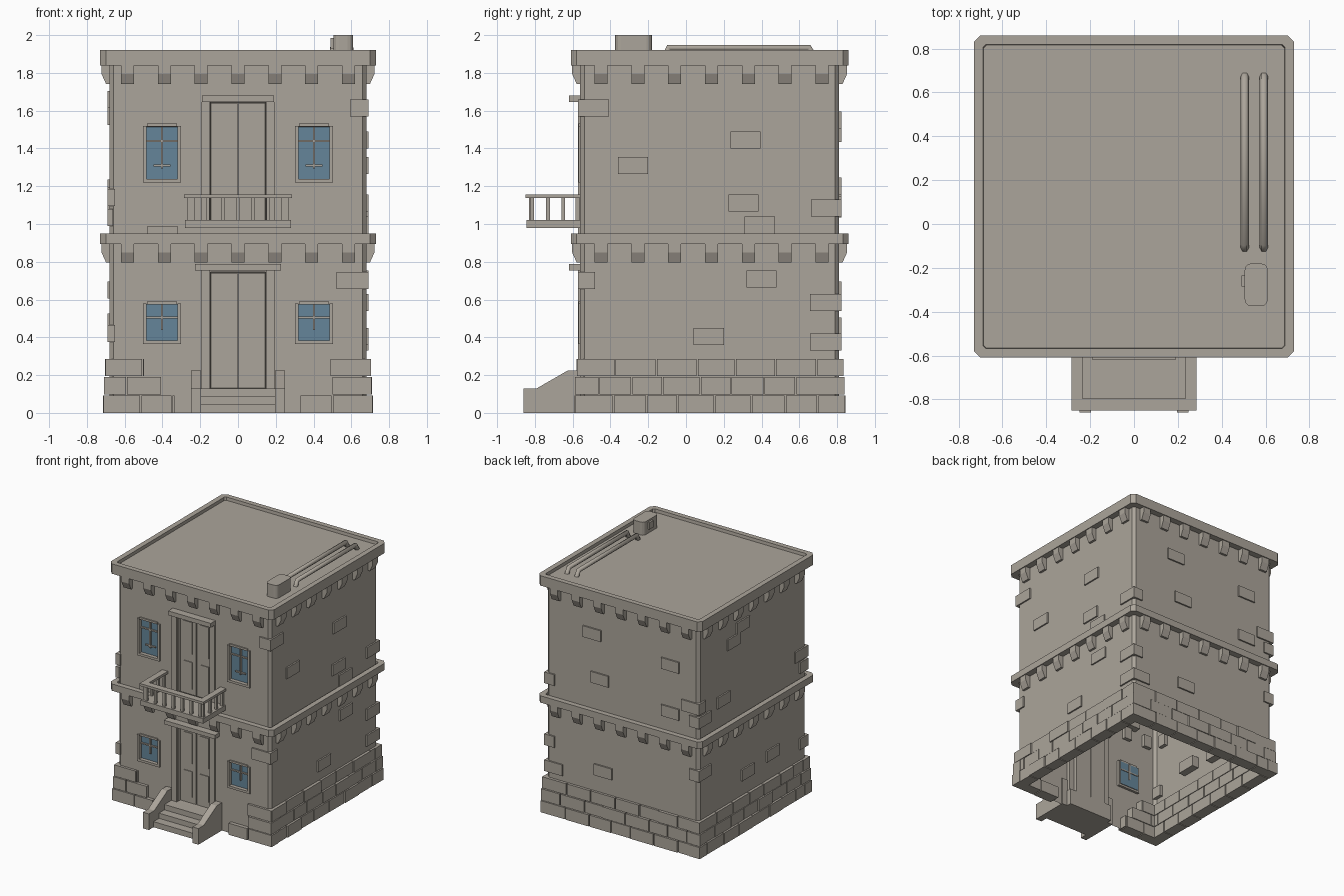
import bpy, bmesh, math, random
from mathutils import Vector

if "Cube" in bpy.data.objects:
    bpy.data.objects.remove(bpy.data.objects["Cube"])

random.seed(4)
X, YF, YB = 0.68, -0.56, 0.81      # wall planes
ROOF = 1.895


def material(name, rgb):
    m = bpy.data.materials.new(name)
    m.diffuse_color = (*rgb, 1)
    m.use_nodes = True
    m.node_tree.nodes["Principled BSDF"].inputs["Base Color"].default_value = m.diffuse_color
    return m


STONE = material("grey stone", (0.41, 0.375, 0.325))
GLASS = material("blue glass", (0.13, 0.235, 0.32))


def finish(bm, name, mats=(STONE,), recalc=True):
    if recalc:
        bmesh.ops.recalc_face_normals(bm, faces=bm.faces[:])
    me = bpy.data.meshes.new(name)
    bm.to_mesh(me)
    bm.free()
    ob = bpy.data.objects.new(name, me)
    bpy.context.collection.objects.link(ob)
    for m in mats:
        me.materials.append(m)
    return ob


def prism(bm, a, b):
    """Solid between two matching point loops."""
    va, vb = [bm.verts.new(p) for p in a], [bm.verts.new(p) for p in b]
    n = len(a)
    for i in range(n):
        j = (i + 1) % n
        bm.faces.new((va[i], va[j], vb[j], vb[i]))
    bm.faces.new(va[::-1])
    bm.faces.new(vb)


def box(bm, x0, x1, y0, y1, z0, z1):
    prism(bm, [(x0, y0, z0), (x1, y0, z0), (x1, y1, z0), (x0, y1, z0)],
          [(x0, y0, z1), (x1, y0, z1), (x1, y1, z1), (x0, y1, z1)])


def at(side, u, out, z):
    """Point on a wall: u along it, out away from it."""
    return {"front": (u, YF - out, z), "back": (u, YB + out, z),
            "right": (X + out, u, z), "left": (-X - out, u, z)}[side]


def side_prism(bm, side, u0, u1, profile):
    prism(bm, [at(side, u0, o, z) for o, z in profile], [at(side, u1, o, z) for o, z in profile])


def brick(bm, side, u0, u1, z0, z1, out, depth=0.06):
    side_prism(bm, side, u0, u1, [(-depth, z0), (out, z0), (out, z1), (-depth, z1)])


def outline(out, c):
    """Chamfered rectangle around the walls, counterclockwise."""
    x, a, b = X + out, YF - out, YB + out
    return [(-x + c, a), (x - c, a), (x, a + c), (x, b - c),
            (x - c, b), (-x + c, b), (-x, b - c), (-x, a + c)]


# Wall shell, open underneath, with recessed windows and doors on the front
bm = bmesh.new()
pts = outline(0, 0.022)
for i in range(1, 8):
    (px, py), (qx, qy) = pts[i], pts[(i + 1) % 8]
    bm.faces.new([bm.verts.new(v) for v in
                  ((px, py, 0), (qx, qy, 0), (qx, qy, ROOF), (px, py, ROOF))])
xs = [-X + .022, -.49, -.315, -.145, .145, .315, .49, X - .022]
zs = [0, .13, .38, .575, .745, 1.0, 1.235, 1.515, 1.645, ROOF]
grid = [[bm.verts.new((x, YF, z)) for x in xs] for z in zs]
cells = {(i, j): bm.faces.new((grid[j][i], grid[j][i + 1], grid[j + 1][i + 1], grid[j + 1][i]))
         for i in range(7) for j in range(9)}
windows = [[cells[i, j]] for i in (1, 5) for j in (2, 6)]
doors = [[cells[3, j] for j in (1, 2, 3)], [cells[3, j] for j in (5, 6, 7)]]
bm.normal_update()
for group, depth in [(w, -.025) for w in windows] + [(d, -.045) for d in doors]:
    bmesh.ops.inset_region(bm, faces=group, thickness=.001, depth=depth, use_even_offset=True)
for w in windows:
    w[0].material_index = 1
finish(bm, "walls", (STONE, GLASS), recalc=False)

# Roof deck
bm = bmesh.new()
bm.faces.new([bm.verts.new((x, y, ROOF)) for x, y in outline(.02, .02)])
finish(bm, "roof_deck", recalc=False)


# Cornice bands with chamfered corners
def band(name, z0, z1):
    bm = bmesh.new()
    loops = [[bm.verts.new((x, y, z)) for x, y in outline(o, c)]
             for o, c, z in ((.05, .03, z0), (.05, .03, z1), (.008, .012, z1), (.0, .012, z0))]
    for k in range(4):
        a, b = loops[k], loops[(k + 1) % 4]
        for i in range(8):
            j = (i + 1) % 8
            bm.faces.new((a[i], a[j], b[j], b[i]))
    finish(bm, name)


band("roof_parapet", 1.84, 1.92)
band("floor_cornice", .895, .95)

# Corbels under both cornices
bm = bmesh.new()
for top in (1.84, .895):
    prof = [(-.03, top), (.043, top), (.043, top - .045), (.018, top - .1), (-.03, top - .1)]
    for i in range(7):
        for side in ("front", "back"):
            u = -.585 + .195 * i
            side_prism(bm, side, u - .034, u + .034, prof)
        for side in ("left", "right"):
            u = -.45 + .195 * i
            side_prism(bm, side, u - .034, u + .034, prof)
finish(bm, "corbels")

# Foundation courses of uneven blocks; the front keeps only the corners
bm = bmesh.new()
courses = [(0, .093, .032), (.098, .19, .027), (.195, .285, .022)]
stops = [(-.33, .33), (-.40, .50), (-.49, .49)]
for k, (z0, z1, out) in enumerate(courses):
    for side in ("front", "back", "left", "right"):
        lo, hi = (-X - out, X + out) if side in ("front", "back") else (YF - out + .01, YB + out)
        u = lo
        step = .12 if k % 2 else .2
        while u < hi - .01:
            e = min(u + step, hi)
            if hi - e < .07:
                e = hi
            if side == "front":
                if u < stops[k][0] < e:
                    e = stops[k][0]
                if u < stops[k][1] < e:
                    e = stops[k][1]
            mid = (u + e) / 2
            if side != "front" or not stops[k][0] < mid < stops[k][1]:
                brick(bm, side, u, e - (.007 if e < hi else 0), z0, z1, out + random.uniform(-.006, .003))
            u = e
            step = random.uniform(.16, .22)
finish(bm, "foundation_blocks")

# Scattered wall bricks: (centre along wall, centre height)
bm = bmesh.new()
scatter = {
    "right": [(-.28, 1.31), (.315, 1.445), (.305, 1.11), (.39, .995), (.4, .71), (.12, .405)],
    "left": [(.25, 1.66), (.37, 1.57), (.5, 1.15), (.19, .45), (-.13, .48)],
    "back": [(.27, 1.55), (-.43, 1.48), (-.43, 1.1), (.17, .46), (.2, 1.2)],
    "front": [(-.4, .945)]}
for side, spots in scatter.items():
    for u, z in spots:
        brick(bm, side, u - .08, u + .08, z - .045, z + .045, .012)
finish(bm, "wall_bricks")

# Corner quoins wrapping two walls: (x sign, front or back, height, x length, y length)
bm = bmesh.new()
for sx, end, z, lx, ly in [(1, 0, 1.615, .1, .165), (1, 0, .7, .17, .09), (1, 1, 1.085, .09, .16),
                           (1, 1, .585, .09, .165), (1, 1, .375, .16, .165), (-1, 0, 1.14, .04, .16),
                           (-1, 0, 1.035, .03, .1), (-1, 0, .42, .04, .1), (-1, 1, 1.19, .16, .09),
                           (-1, 1, 1.08, .09, .16), (-1, 1, .65, .09, .16)]:
    xo, xi = sx * (X + .012), sx * (X + .012 - lx)
    yo = YB + .012 if end else YF - .012
    yi = yo - ly if end else yo + ly
    box(bm, min(xo, xi), max(xo, xi), min(yo, yi), max(yo, yi), z - .045, z + .045)
finish(bm, "corner_quoins")

# Window frames and glazing bars
bm = bmesh.new()
for cx in (-.4025, .4025):
    for z0, z1, bars in ((.38, .575, (.505,)), (1.235, 1.515, (1.44, 1.31))):
        for s in (-1, 1):
            a, b = sorted((cx + s * .0825, cx + s * .1))
            box(bm, a, b, YF - .01, YF + .02, z0 - .01, z1 + .005)
        box(bm, cx - .1, cx + .1, YF - .01, YF + .02, z0 - .015, z0 + .004)
        side_prism(bm, "front", cx - .08, cx + .08, [(-.02, z1), (.01, z1), (.01, z1 + .016), (-.02, z1 + .016)])
        box(bm, cx - .006, cx + .006, YF + .01, YF + .03, z0 + .06, z1)
        for z in bars:
            w = .085 if z != 1.31 else .045
            box(bm, cx - w, cx + w, YF + .012, YF + .03, z - .005, z + .005)
finish(bm, "window_frames")

# Door surrounds with lintels
bm = bmesh.new()
for z0, z1, w, h in ((.13, .755, .228, .032), (1.0, 1.645, .19, .035)):
    for s in (-1, 1):
        a, b = sorted((s * .147, s * .192))
        box(bm, a, b, YF - .012, YF + .03, z0, z1)
    box(bm, -w, w, YF - .06, YF + .02, z1, z1 + h)
finish(bm, "door_surrounds")

# Double doors with raised panels and handles
bm = bmesh.new()
for z0, z1 in ((.13, .745), (1.0, 1.645)):
    h = z1 - z0
    for s in (-1, 1):
        a, b = sorted((s * .003, s * .142))
        box(bm, a, b, YF + .03, YF + .05, z0, z1 - .004)
        a, b = sorted((s * .035, s * .11))
        for f0, f1 in ((.08, .42), (.52, .92)):
            box(bm, a, b, YF + .024, YF + .035, z0 + h * f0, z0 + h * f1)
finish(bm, "double_doors")

# Entrance steps
bm = bmesh.new()
for i, (y, z) in enumerate(((-.80, .045), (-.73, .087), (-.66, .13))):
    box(bm, -.2, .2, y, YF + .05, 0 if i == 0 else z - .044, z)
finish(bm, "entrance_steps")

# Sloped stair cheeks
bm = bmesh.new()
prof = [(-.86, 0), (-.86, .13), (-.79, .13), (-.625, .225), (-.55, .225), (-.55, 0)]
for x0, x1 in ((-.248, -.195), (.195, .248)):
    prism(bm, [(x0, y, z) for y, z in prof], [(x1, y, z) for y, z in prof])
finish(bm, "stair_cheeks")

# Balcony slab, handrail and balusters
bm = bmesh.new()
box(bm, -.28, .28, -.845, YF + .01, .98, 1.02)
finish(bm, "balcony_slab")
bm = bmesh.new()
box(bm, -.285, .285, -.85, -.797, 1.137, 1.157)
for x0, x1 in ((-.285, -.235), (.235, .285)):
    box(bm, x0, x1, -.797, YF + .01, 1.137, 1.157)
finish(bm, "balcony_handrail")
bm = bmesh.new()
posts = [(x * .08, -.822) for x in range(-3, 4)]
posts += [(s * .26, y) for s in (-1, 1) for y in (-.815, -.73, -.65, -.575)]
for x, y in posts:
    box(bm, x - .01, x + .01, y - .01, y + .01, 1.02, 1.137)
finish(bm, "balcony_balusters")

# Roof vent with rounded corners and a side knob
bm = bmesh.new()
loop = []
for cx, cy, a0 in ((.58, -.345, -90), (.58, -.21, 0), (.535, -.21, 90), (.535, -.345, 180)):
    for k in range(4):
        a = math.radians(a0 + k * 30)
        loop.append((cx + .03 * math.cos(a), cy + .03 * math.sin(a)))
prism(bm, [(x, y, ROOF) for x, y in loop], [(x, y, 2.0) for x, y in loop])
box(bm, .49, .51, -.285, -.235, 1.93, 1.985)
finish(bm, "roof_vent")

# Two roof pipes bending down at both ends
for n, x in enumerate((.505, .592)):
    cu = bpy.data.curves.new("roof_pipe", "CURVE")
    cu.dimensions = "3D"
    cu.bevel_depth, cu.bevel_resolution, cu.use_fill_caps = .019, 1, True
    sp = cu.splines.new("POLY")
    path = [(-.11, 1.89), (-.09, 1.934), (.65, 1.934), (.675, 1.89)]
    sp.points.add(len(path) - 1)
    for p, (y, z) in zip(sp.points, path):
        p.co = (x, y, z, 1)
    ob = bpy.data.objects.new("roof_pipe_%d" % (n + 1), cu)
    bpy.context.collection.objects.link(ob)
    cu.materials.append(STONE)
